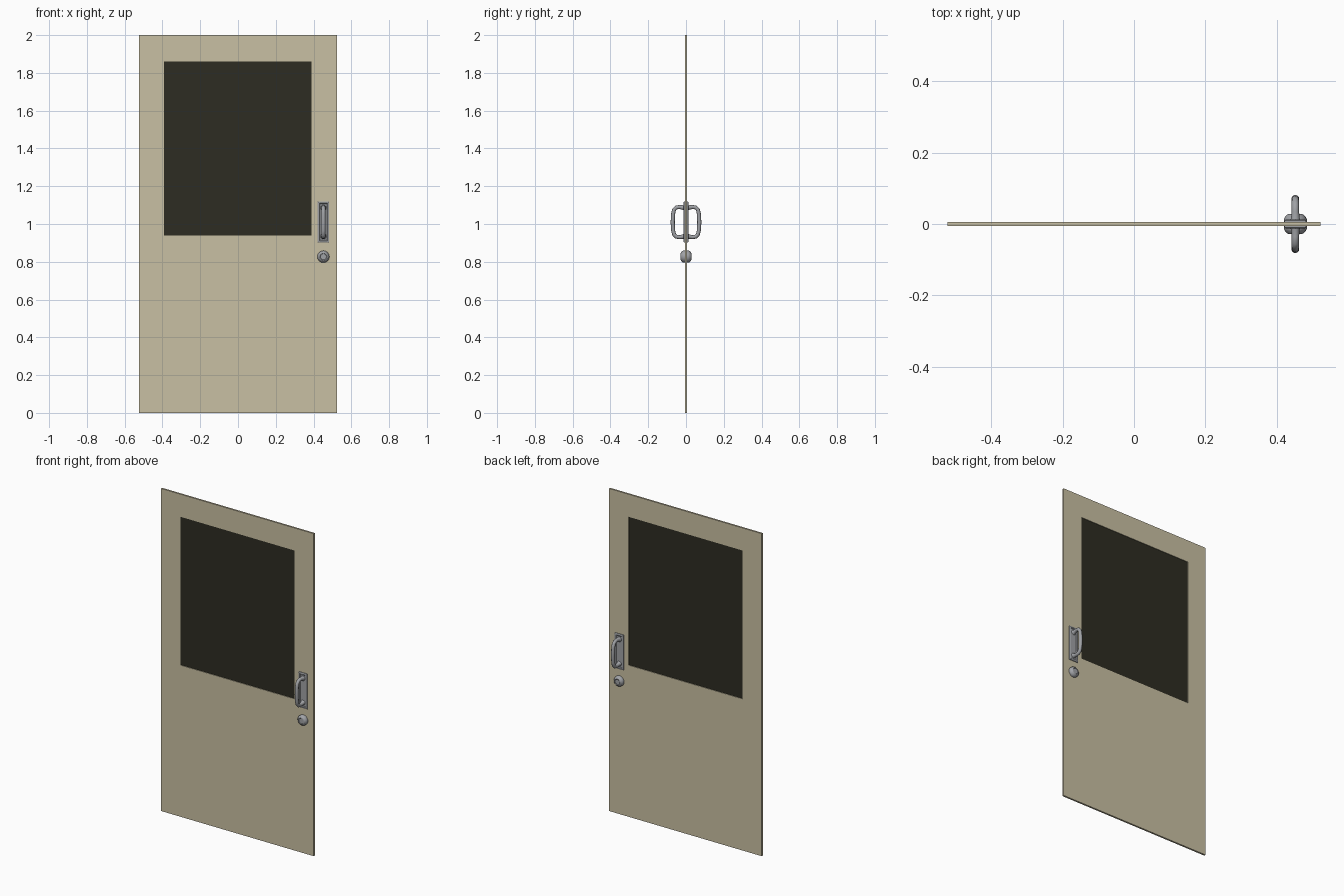
import bpy, bmesh, math

if "Cube" in bpy.data.objects:
    bpy.data.objects.remove(bpy.data.objects["Cube"])


def material(name, srgb):
    lin = [((c / 255 + 0.055) / 1.055) ** 2.4 for c in srgb]
    m = bpy.data.materials.new(name)
    m.diffuse_color = (*lin, 1)
    m.use_nodes = True
    m.node_tree.nodes["Principled BSDF"].inputs["Base Color"].default_value = m.diffuse_color
    return m


BEIGE = material("beige_paint", (201, 192, 163))
GLASS = material("dark_glass", (45, 44, 34))
METAL = material("grey_metal", (160, 162, 166))


def finish(name, bm, mat):
    bmesh.ops.recalc_face_normals(bm, faces=bm.faces)
    me = bpy.data.meshes.new(name)
    bm.to_mesh(me)
    bm.free()
    me.materials.append(mat)
    ob = bpy.data.objects.new(name, me)
    bpy.context.collection.objects.link(ob)
    return ob


def smooth(ob, angle):
    bpy.ops.object.select_all(action='DESELECT')
    ob.select_set(True)
    bpy.context.view_layer.objects.active = ob
    bpy.ops.object.shade_smooth_by_angle(angle=math.radians(angle))


def loft(name, rings, mat):
    """Skin a stack of closed rings and cap both ends."""
    bm = bmesh.new()
    vs = [[bm.verts.new(p) for p in r] for r in rings]
    n = len(vs[0])
    for a, b in zip(vs, vs[1:]):
        for i in range(n):
            j = (i + 1) % n
            bm.faces.new((a[i], a[j], b[j], b[i]))
    bm.faces.new(vs[0])
    bm.faces.new(vs[-1])
    return finish(name, bm, mat)


def rect(x0, x1, z0, z1, y):
    return [(x0, y, z0), (x1, y, z0), (x1, y, z1), (x0, y, z1)]


# Door slab with a window opening
T = 0.0055
OUT, WIN = (-0.523, 0.523, 0, 2), (-0.392, 0.39, 0.94, 1.86)
bm = bmesh.new()
loops = [[bm.verts.new(p) for p in rect(*r, y)]
         for r, y in ((OUT, -T), (OUT, T), (WIN, T), (WIN, -T))]
for k in range(4):
    a, b = loops[k], loops[(k + 1) % 4]
    for i in range(4):
        j = (i + 1) % 4
        bm.faces.new((a[i], a[j], b[j], b[i]))
finish("door_panel", bm, BEIGE)

# Slightly recessed pane
loft("window_pane", [rect(*WIN, -0.002), rect(*WIN, 0.002)], GLASS)

HX = 0.452
for s, side in ((-1, "front"), (1, "back")):
    # Back plate with chamfered border and shallow dished centre
    def plate(w, h, y):
        return rect(HX - w, HX + w, 1.01 - h, 1.01 + h, s * y)
    loft("handle_plate_" + side,
         [plate(0.03, 0.109, 0.004), plate(0.03, 0.109, 0.01),
          plate(0.026, 0.105, 0.0125), plate(0.021, 0.1, 0.0125),
          plate(0.018, 0.096, 0.009)], METAL)

    # Bowed grip: flared feet, rounded corners, gently bulging bar
    path = [(0.008, 1.086, 0.016), (0.016, 1.087, 0.012), (0.035, 1.09, 0.0105),
            (0.052, 1.087, 0.0105), (0.063, 1.076, 0.0105), (0.068, 1.055, 0.0105),
            (0.0705, 1.01, 0.011)]
    path += [(y, 2.02 - z, r) for y, z, r in path[-2::-1]]
    rings = []
    for i, (y, z, r) in enumerate(path):
        p, q = path[max(i - 1, 0)], path[min(i + 1, len(path) - 1)]
        dy, dz = q[0] - p[0], q[1] - p[1]
        d = math.hypot(dy, dz)
        ring = []
        for k in range(12):
            t = k * math.tau / 12
            u, v = r * math.cos(t), r * math.sin(t)
            ring.append((HX + u, s * (y - v * dz / d), z + v * dy / d))
        rings.append(ring)
    smooth(loft("handle_grip_" + side, rings, METAL), 50)

    # Round lock below the handle
    prof = [(0.032, 0.004), (0.032, 0.014), (0.029, 0.02), (0.022, 0.027),
            (0.018, 0.028), (0.016, 0.026)]
    smooth(loft("lock_" + side,
                [[(HX + r * math.cos(k * math.tau / 16), s * y,
                   0.827 + r * math.sin(k * math.tau / 16)) for k in range(16)]
                 for r, y in prof], METAL), 30)
